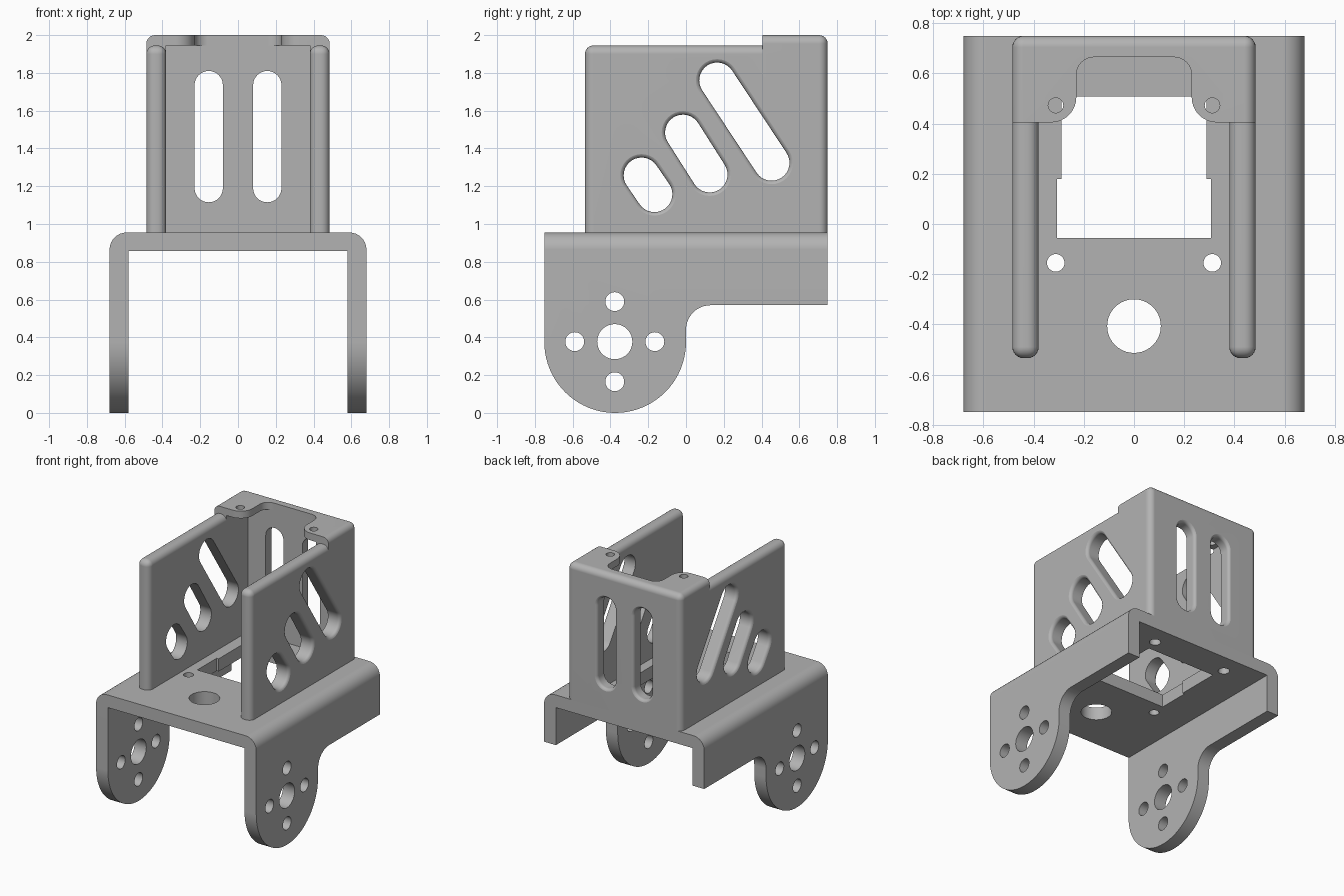
import bpy, bmesh
from math import sin, cos, pi, radians, atan2
from mathutils import Vector

if "Cube" in bpy.data.objects:
    bpy.data.objects.remove(bpy.data.objects["Cube"])

grey = bpy.data.materials.new("plain_grey")
grey.use_nodes = True
grey.diffuse_color = (0.45, 0.45, 0.45, 1)
grey.node_tree.nodes["Principled BSDF"].inputs["Base Color"].default_value = grey.diffuse_color


def make_object(name, bm):
    bmesh.ops.recalc_face_normals(bm, faces=bm.faces[:])
    mesh = bpy.data.meshes.new(name)
    bm.to_mesh(mesh)
    bm.free()
    mesh.materials.append(grey)
    obj = bpy.data.objects.new(name, mesh)
    bpy.context.collection.objects.link(obj)
    return obj


def place(axis, u, v, d):
    return {"x": (d, u, v), "y": (u, d, v), "z": (u, v, d)}[axis]


def loft(name, axis, rings):
    """Solid through matching outlines; each ring is (depth, points)."""
    bm = bmesh.new()
    loops = [[bm.verts.new(place(axis, u, v, d)) for u, v in pts] for d, pts in rings]
    for a, b in zip(loops, loops[1:]):
        for i in range(len(a)):
            j = (i + 1) % len(a)
            bm.faces.new((a[i], a[j], b[j], b[i]))
    bm.faces.new(loops[0])
    bm.faces.new(loops[-1])
    return make_object(name, bm)


def prism(name, axis, pts, d0, d1):
    return loft(name, axis, [(d0, pts), (d1, pts)])


def arc(cu, cv, r, a0, a1, n=8):
    angles = [radians(a0 + (a1 - a0) * i / n) for i in range(n + 1)]
    return [(cu + r * cos(a), cv + r * sin(a)) for a in angles]


def circle(cu, cv, r, n=40):
    return arc(cu, cv, r, 0, 360, n)[:-1]


def stadium(p, q, r):
    a = atan2(q[1] - p[1], q[0] - p[0]) * 180 / pi
    return arc(*q, r, a - 90, a + 90, 16) + arc(*p, r, a + 90, a + 270, 16)


def box(name, lo, hi, rounded=None, radius=0.045):
    """Box whose edges are rounded where the rule accepts their midpoint."""
    bm = bmesh.new()
    bmesh.ops.create_cube(bm, size=1)
    for v in bm.verts:
        v.co = Vector([lo[i] if v.co[i] < 0 else hi[i] for i in range(3)])
    if rounded:
        edges = [e for e in bm.edges if rounded((e.verts[0].co + e.verts[1].co) / 2)]
        bmesh.ops.bevel(bm, geom=edges, offset=radius, segments=6, profile=0.5,
                        affect="EDGES", clamp_overlap=True)
    return make_object(name, bm)


def combine(target, tool, operation="DIFFERENCE"):
    mod = target.modifiers.new("combine", "BOOLEAN")
    mod.operation, mod.object, mod.solver = operation, tool, "EXACT"
    bpy.context.view_layer.update()
    graph = bpy.context.evaluated_depsgraph_get()
    mesh = bpy.data.meshes.new_from_object(target.evaluated_get(graph))
    target.modifiers.clear()
    target.data = mesh
    bpy.data.objects.remove(tool)


def cut_slot(target, axis, p, q, r, surface, side=1, fillet=0.025):
    """Slot through a wall with a rounded rim on its outer face."""
    rings = [(side * (surface - 0.2), stadium(p, q, r))]
    for deg in range(0, 91, 18):
        t = radians(deg)
        depth = surface + 0.001 - fillet + fillet * sin(t)
        rings.append((side * depth, stadium(p, q, r + fillet * (1 - cos(t)))))
    rings.append((side * (surface + 0.05), stadium(p, q, r + fillet)))
    combine(target, loft("slot_cutter", axis, rings))


# Lower bracket: channel section trimmed to the side outline of the legs
section = ([(0.58, 0), (0.68, 0)] + arc(0.59, 0.865, 0.09, 0, 90)
           + arc(-0.59, 0.865, 0.09, 90, 180)
           + [(-0.68, 0), (-0.58, 0), (-0.58, 0.858), (0.58, 0.858)])
section = [(u, v if v else -0.1) for u, v in section]
bracket = prism("lower_bracket", "y", section, -0.85, 0.85)
outline = ([(-0.75, 1.1)] + arc(-0.375, 0.375, 0.375, 180, 360, 40)
           + arc(0.13, 0.44, 0.13, 180, 90, 10) + [(0.75, 0.57), (0.75, 1.1)])
combine(bracket, prism("side_outline", "x", outline, -1, 1), "INTERSECT")

# Bolt pattern through both legs
hub = (-0.377, 0.377)
combine(bracket, prism("hub_cutter", "x", circle(*hub, 0.093), -1, 1))
for du, dv in ((1, 0), (-1, 0), (0, 1), (0, -1)):
    hole = circle(hub[0] + 0.212 * du, hub[1] + 0.212 * dv, 0.05)
    combine(bracket, prism("bolt_cutter", "x", hole, -1, 1))

# Deck opening and holes
opening = [(0.307, -0.055), (0.307, 0.18), (0.29, 0.18), (0.29, 0.508)]
opening += [(-u, v) for u, v in reversed(opening)]
combine(bracket, prism("opening_cutter", "z", opening, 0.7, 1.1))
for x, y, r in ((0, -0.407, 0.107), (0.312, -0.155, 0.035), (-0.312, -0.155, 0.035),
                (0.312, 0.6, 0.04), (-0.312, 0.6, 0.04)):
    combine(bracket, prism("deck_cutter", "z", circle(x, y, r), 0.7, 1.1))

# Upper cradle: hollowed rear block
base, back = 0.955, 0.75
cradle = box("upper_cradle", (-0.485, 0.405, base), (0.485, back, 2),
             lambda m: (m.z > 1.99 and m.y > 0.41)
             or (m.y > back - 0.01 and abs(m.x) > 0.4 and m.z > base + 0.01))
combine(cradle, box("cavity_cutter", (-0.38, 0.3, 0.9), (0.38, 0.665, 1.945)))

# Notch between the two top tabs
notch = [(0.33, 0.3)] + arc(0.33, 0.505, 0.1, 270, 180) + arc(0.16, 0.595, 0.07, 0, 90)
notch += [(-u, v) for u, v in reversed(notch)]
combine(cradle, prism("notch_cutter", "z", notch, 1.9, 2.1))

for s in (1, -1):
    # Side wall with rounded top and front edges
    x0, x1 = sorted((0.38 * s, 0.485 * s))
    wall = box("side_wall", (x0, -0.535, base), (x1, 0.45, 1.945),
               lambda m: m.y < 0.4 and (m.z > 1.94 or (m.y < -0.53 and m.z > base + 0.01)))
    combine(cradle, wall, "UNION")

for s in (1, -1):
    # Tab hole, diagonal side slots and upright rear slot
    combine(cradle, prism("tab_cutter", "z", circle(0.312 * s, 0.473, 0.03), 1.9, 2.1))
    for p, q in (((-0.235, 1.257), (-0.167, 1.158)),
                 ((-0.016, 1.484), (0.125, 1.262)),
                 ((0.165, 1.76), (0.453, 1.324))):
        cut_slot(cradle, "x", p, q, 0.095, 0.485, s)
    cut_slot(cradle, "y", (0.155 * s, 1.19), (0.155 * s, 1.735), 0.075, back)

# Smooth curved faces, keeping flat faces flat
for obj in (bracket, cradle):
    bpy.ops.object.select_all(action="DESELECT")
    obj.select_set(True)
    bpy.context.view_layer.objects.active = obj
    bpy.ops.object.shade_smooth_by_angle(angle=radians(30))
    weighted = obj.modifiers.new("even_normals", "WEIGHTED_NORMAL")
    weighted.keep_sharp = True
